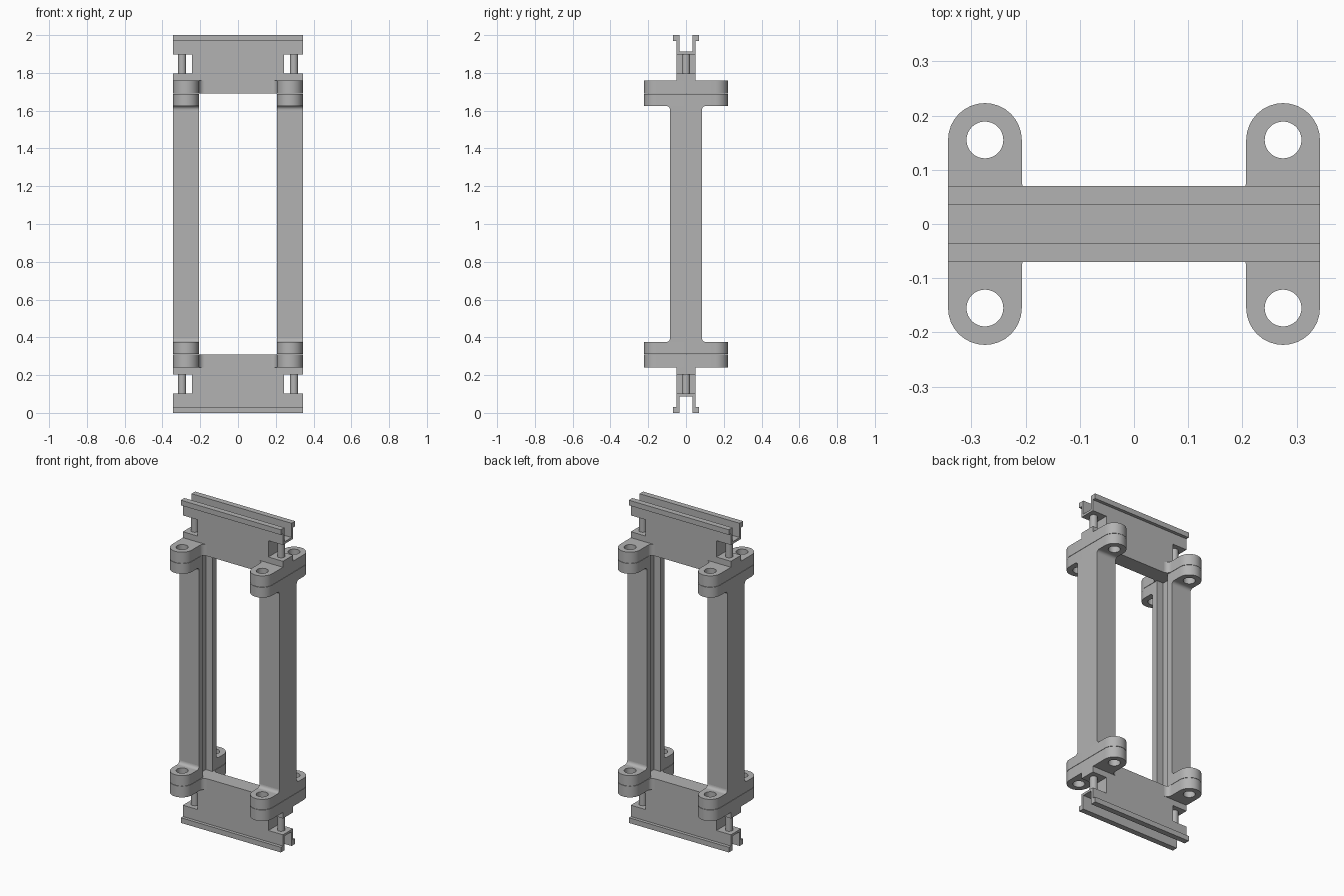
import bpy, bmesh
from math import cos, sin, radians

if "Cube" in bpy.data.objects:
    bpy.data.objects.remove(bpy.data.objects["Cube"])

GREY = (0.45, 0.45, 0.45, 1)
mat = bpy.data.materials.new("plain grey")
mat.use_nodes = True
mat.diffuse_color = GREY
mat.node_tree.nodes["Principled BSDF"].inputs["Base Color"].default_value = GREY

# Shared sizes
INNER, OUTER = 0.207, 0.343      # side rail in x
HOLE_X, HOLE_Y = 0.275, 0.155    # bolt hole centre
FLANGE_R, HOLE_R = 0.068, 0.034
GROOVE_X, GROOVE_Y = 0.252, 0.045
WEB_X, WEB_Y = 0.177, 0.05
SPLIT, RAIL_Z = 0.31, 0.375      # joint between end and rail, top of rail flange

# How outline (u, v) and depth w map to x, y, z
AXES = {"z": lambda u, v, w: (u, v, w),
        "y": lambda u, v, w: (u, w, v),
        "x": lambda u, v, w: (w, u, v)}


def arc(cx, cy, r, a0, a1, n=16):
    angles = [radians(a0 + (a1 - a0) * i / n) for i in range(n + 1)]
    return [(cx + r * cos(a), cy + r * sin(a)) for a in angles]


def circle(cx, cy, r, n=32):
    return arc(cx, cy, r, 0, 360, n)[:-1]


def prism(name, loops, axis, w0, w1, sx=1, sz=1):
    """Extrude an outline with holes; sx and sz mirror about x = 0 and z = 1."""
    bm = bmesh.new()
    place = AXES[axis]
    for loop in loops:
        verts = [bm.verts.new(place(u, v, w0)) for u, v in loop]
        for a, b in zip(verts, verts[1:] + verts[:1]):
            bm.edges.new((a, b))
    bmesh.ops.triangle_fill(bm, use_beauty=True, edges=bm.edges[:])
    ext = bmesh.ops.extrude_face_region(bm, geom=bm.faces[:], use_keep_orig=True)
    moved = [g for g in ext["geom"] if isinstance(g, bmesh.types.BMVert)]
    bmesh.ops.translate(bm, verts=moved, vec=place(0, 0, w1 - w0))
    for v in bm.verts:
        v.co.x *= sx
        v.co.z = 1 + (v.co.z - 1) * sz
    bmesh.ops.recalc_face_normals(bm, faces=bm.faces[:])
    mesh = bpy.data.meshes.new(name)
    bm.to_mesh(mesh)
    bm.free()
    mesh.materials.append(mat)
    obj = bpy.data.objects.new(name, mesh)
    bpy.context.collection.objects.link(obj)
    return obj


def select_only(obj):
    bpy.ops.object.select_all(action="DESELECT")
    obj.select_set(True)
    bpy.context.view_layer.objects.active = obj


def smooth(obj):
    select_only(obj)
    bpy.ops.object.shade_smooth_by_angle(angle=radians(30))


# Outlines
cap_front = arc(HOLE_X, -HOLE_Y, FLANGE_R, 180, 360)
cap_back = arc(HOLE_X, HOLE_Y, FLANGE_R, 0, 180)
bolt_holes = [circle(HOLE_X, s * HOLE_Y, HOLE_R) for s in (1, -1)]
blend = 0.03
end_flange = (cap_back + arc(WEB_X, WEB_Y + blend, blend, 0, -90, 8)
              + arc(WEB_X, -WEB_Y - blend, blend, 90, 0, 8) + cap_front)
groove = [(INNER, GROOVE_Y), (GROOVE_X, GROOVE_Y),
          (GROOVE_X, -GROOVE_Y), (INNER, -GROOVE_Y)]
rail_flange = cap_back + groove + cap_front
rail_half = 0.085
rail_section = ([(OUTER, rail_half), (INNER, rail_half)] + groove
                + [(INNER, -rail_half), (OUTER, -rail_half)])

# End web: wide step above the flange, narrow neck between the pin notches
NOTCH_X, NOTCH_LOW, NOTCH_HIGH, FLANGE_Z = 0.244, 0.102, 0.203, 0.24
half_web = [(NOTCH_X, NOTCH_LOW), (NOTCH_X, NOTCH_HIGH), (OUTER, NOTCH_HIGH),
            (OUTER, FLANGE_Z), (WEB_X, FLANGE_Z), (WEB_X, SPLIT)]
web = half_web + [(-u, v) for u, v in reversed(half_web)]

# Lipped channel along each end
half_channel = [(0.035, 0.088), (0.035, 0), (0.07, 0), (0.07, 0.032),
                (WEB_Y, 0.032), (WEB_Y, NOTCH_LOW)]
channel = half_channel + [(-u, v) for u, v in reversed(half_channel)]

# Fillet where a rail meets its flange
fillet = [(rail_half, RAIL_Z)] + arc(rail_half + 0.02, RAIL_Z + 0.02, 0.02, -90, -180, 6)

for sz, end in ((1, "bottom"), (-1, "top")):
    prism(end + "_web", [web], "y", -WEB_Y, WEB_Y, 1, sz)
    prism(end + "_channel", [channel], "x", -OUTER, OUTER, 1, sz)
    for sx, side in ((1, "left"), (-1, "right")):
        tag = end + "_" + side
        smooth(prism(tag + "_end_flange", [end_flange] + bolt_holes, "z",
                     FLANGE_Z, SPLIT - 0.001, sx, sz))
        smooth(prism(tag + "_rail_flange", [rail_flange] + bolt_holes, "z",
                     SPLIT + 0.001, RAIL_Z, sx, sz))
        smooth(prism(tag + "_pin", [circle(0.296, 0, 0.022, 24)], "z",
                     NOTCH_LOW, NOTCH_HIGH, sx, sz))
        for sy, face in ((1, "back"), (-1, "front")):
            outline = [(u * sy, v) for u, v in fillet]
            smooth(prism(tag + "_" + face + "_fillet", [outline], "x",
                         INNER, OUTER, sx, sz))

# Side rails with a row of blind holes in the groove floor
peg_holes = [circle(0, 1 + 0.137 * i, 0.013, 16) for i in range(-4, 5)]
for sx, side in ((1, "left"), (-1, "right")):
    rail = prism(side + "_rail", [rail_section], "z", RAIL_Z, 2 - RAIL_Z, sx)
    cutter = prism("hole_cutter", peg_holes, "x", GROOVE_X - 0.02, GROOVE_X + 0.04, sx)
    cutter.hide_render = True
    cut = rail.modifiers.new("holes", "BOOLEAN")
    cut.operation = "DIFFERENCE"
    cut.object = cutter
    cut.solver = "EXACT"
    select_only(rail)
    bpy.ops.object.modifier_apply(modifier=cut.name)
    bpy.data.objects.remove(cutter)
    smooth(rail)
